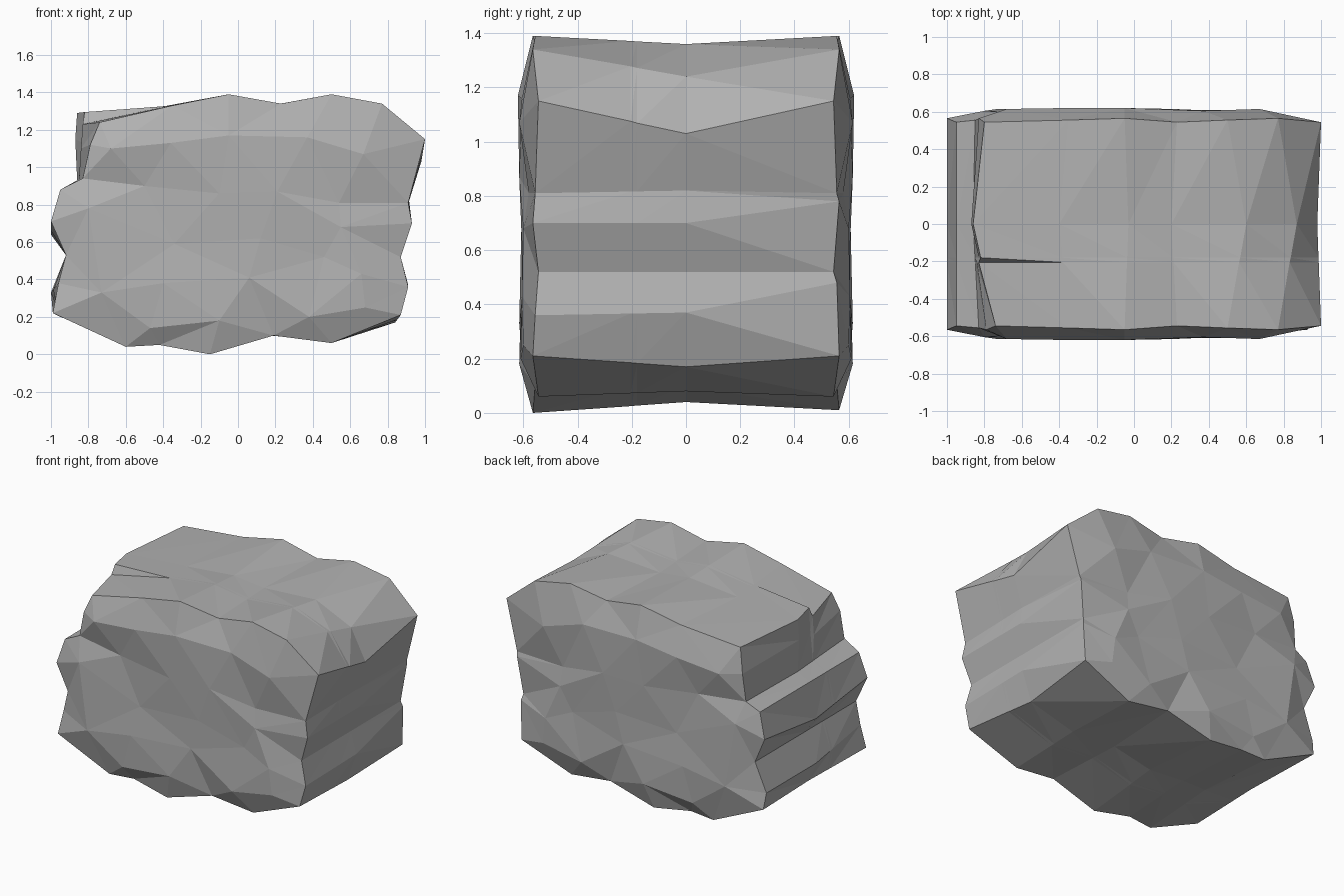
import bpy, bmesh, math
from mathutils import Vector
from mathutils.geometry import delaunay_2d_cdt

if "Cube" in bpy.data.objects:
    bpy.data.objects.remove(bpy.data.objects["Cube"])

# Single stone colour
stone = bpy.data.materials.new("stone_grey")
stone.diffuse_color = (0.44, 0.44, 0.44, 1)
stone.use_nodes = True
stone.node_tree.nodes["Principled BSDF"].inputs["Base Color"].default_value = stone.diffuse_color

# Stepped boulder outline (x, z) at the front rim
FRONT = [(-.6, .04), (-.99, .22), (-.96, .38), (-.92, .53), (-1, .71), (-.95, .88),
         (-.83, .94), (-.79, 1.12), (-.74, 1.24), (-.35, 1.33), (-.05, 1.39), (.23, 1.34),
         (.5, 1.39), (.77, 1.34), (1, 1.15), (.91, .81), (.93, .70), (.87, .52),
         (.91, .36), (.87, .21), (.5, .06), (.19, .1), (-.15, 0), (-.42, .05)]
# Outline halfway through the stone, with facet corners shifted
MIDDLE = [(-.58, .06), (-.95, .2), (-1, .33), (-.92, .53), (-1, .64), (-.95, .88),
          (-.86, .93), (-.87, 1.15), (-.86, 1.29), (-.4, 1.325), (-.03, 1.36), (.2, 1.335),
          (.6, 1.36), (.87, 1.24), (.98, 1.03), (.915, .82), (.93, .70), (.87, .52),
          (.91, .37), (.84, .17), (.5, .08), (.16, .1), (-.13, .04), (-.4, .06)]
# Back rim: same as the front except where ledges merge
BACK = list(FRONT)
for i, p in {2: (-1, .33), 6: (-.85, .93), 7: (-.83, 1.12), 8: (-.8, 1.29),
             16: (.905, .78), 18: (.88, .48), 22: (-.15, .01)}.items():
    BACK[i] = p

# Facet corners on the broad faces (x, z, depth)
FACETS = [(-.68, 1.1, .615), (-.36, 1.13, .62), (-.05, 1.17, .62), (.37, 1.16, .605),
          (.67, 1.07, .615), (-.5, .9, .58), (-.1, .86, .61), (.21, .87, .615),
          (.54, .81, .58), (-.8, .78, .605), (-.34, .59, .59), (.12, .62, .605),
          (.55, .68, .6), (.46, .52, .59), (.06, .41, .605), (.66, .43, .605),
          (-.73, .33, .615), (-.4, .38, .61), (-.1, .18, .615), (-.47, .14, .6),
          (.38, .2, .61), (.68, .25, .6)]


def blend(a, b, t):
    return [tuple(Vector(p).lerp(Vector(q), t)) for p, q in zip(a, b)]


bm = bmesh.new()
n = len(FRONT)


# Slightly uneven rim depth
def rim(i):
    return .555 + .012 * math.sin(i * 2.1)


def ring(outline, depth):
    return [bm.verts.new((x, depth(i), z)) for i, (x, z) in enumerate(outline)]


# Lower and upper sides of the small step on the top left
low, high = blend(FRONT, MIDDLE, .62), blend(FRONT, MIDDLE, .68)
low[7], low[8] = (-.84, 1.1), (-.83, 1.23)
high[7], high[8] = (-.83, 1.13), (-.82, 1.295)

rings = [ring(FRONT, lambda i: -rim(i)),
         ring(low, lambda i: -.205),
         ring(high, lambda i: -.18),
         ring(MIDDLE, lambda i: 0),
         ring(BACK, lambda i: rim(i))]

# Band around the stone, split so the ridges run corner to corner
for k, (a, b) in enumerate(zip(rings, rings[1:])):
    for i in range(n):
        j = (i + 1) % n
        if k < 3:
            tris = ((a[i], a[j], b[i]), (a[j], b[j], b[i]))
        else:
            tris = ((a[i], a[j], b[j]), (a[i], b[j], b[i]))
            if 13 <= i <= 15:
                tris = ((a[i], a[j], b[j]), (a[i], b[j], b[i]))
        for t in tris:
            bm.faces.new(t)


# Faceted broad faces
def cap(loop, side):
    inner = [bm.verts.new((x, side * d, z)) for x, z, d in FACETS]
    verts = loop + inner
    flat = [Vector((v.co.x, v.co.z)) for v in verts]
    edges = [(i, (i + 1) % n) for i in range(n)]
    _, _, faces, source, _, _ = delaunay_2d_cdt(flat, edges, [], 1, 1e-5)
    for f in faces:
        bm.faces.new([verts[source[v][0]] for v in f])


cap(rings[0], -1)
cap(rings[-1], 1)
bmesh.ops.recalc_face_normals(bm, faces=bm.faces[:])

mesh = bpy.data.meshes.new("boulder")
bm.to_mesh(mesh)
bm.free()
mesh.materials.append(stone)
boulder = bpy.data.objects.new("boulder", mesh)
bpy.context.collection.objects.link(boulder)
